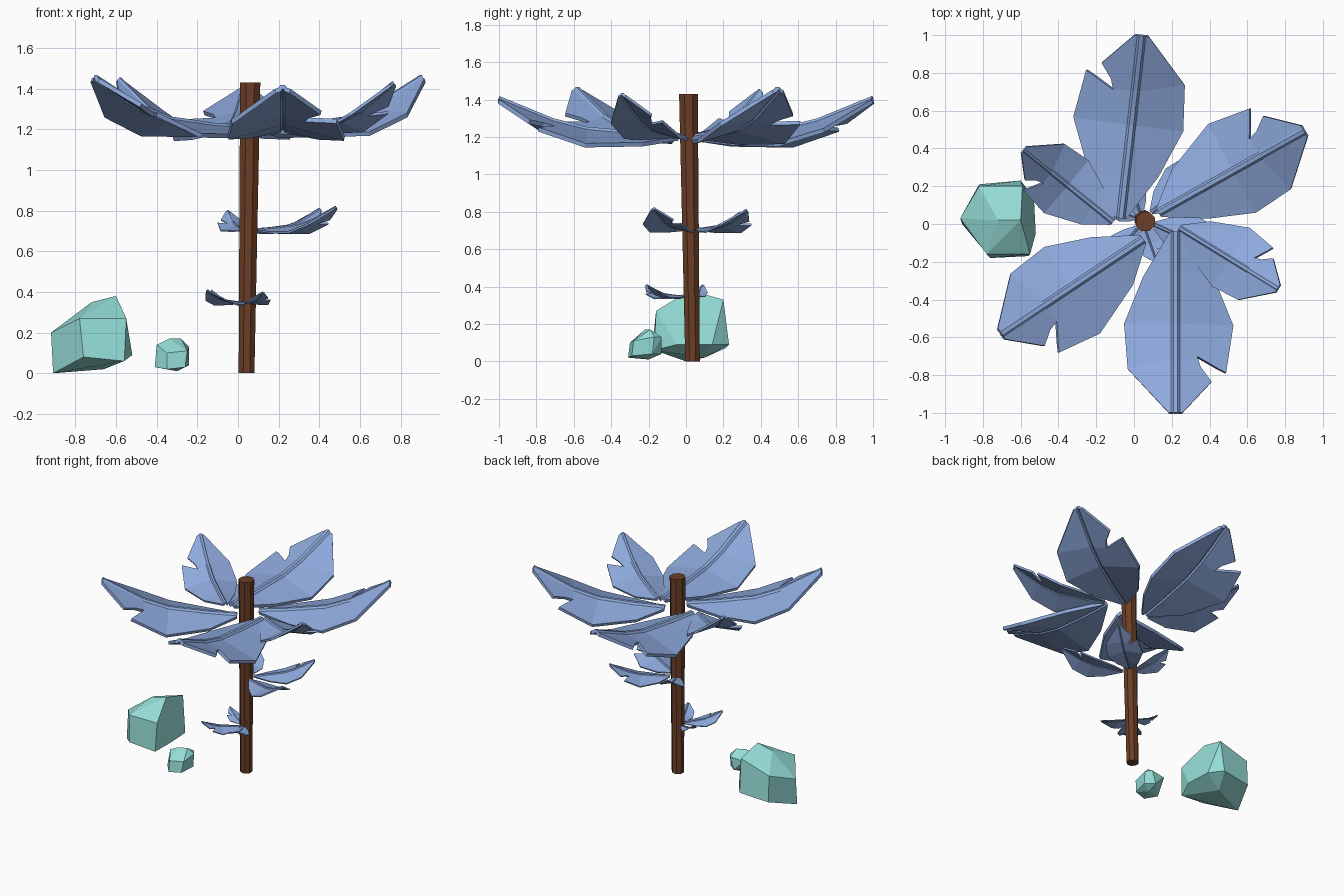
import bpy, bmesh, math
from mathutils import Vector

cube = bpy.data.objects.get("Cube")
if cube:
    bpy.data.objects.remove(cube, do_unlink=True)


def make_material(name, color):
    mat = bpy.data.materials.new(name)
    mat.use_nodes = True
    mat.diffuse_color = (*color, 1)
    mat.node_tree.nodes["Principled BSDF"].inputs["Base Color"].default_value = (*color, 1)
    return mat


LEAF = make_material("leaf_blue", (0.27, 0.40, 0.72))
BARK = make_material("bark_brown", (0.15, 0.05, 0.02))
STONE = make_material("stone_teal", (0.30, 0.72, 0.68))


def add_object(name, bm, mat):
    mesh = bpy.data.meshes.new(name)
    bm.to_mesh(mesh)
    bm.free()
    mesh.materials.append(mat)
    obj = bpy.data.objects.new(name, mesh)
    bpy.context.collection.objects.link(obj)
    return obj


# Leaf pattern: rib stations (along, height) and the outline of each half
RIB = [(0, 0), (0.23, 0.012), (0.51, 0.036), (0.70, 0.082), (1, 0.2)]
NOTCHED = [[(0, 0.03)], [(0.20, 0.19)], [(0.52, 0.32)],
           [(0.78, 0.28), (0.76, 0.24), (0.69, 0.12)],
           [(0.75, 0.14), (0.83, 0.20), (1, 0.04)]]
PLAIN = [[(0, 0.03)], [(0.25, 0.18)], [(0.51, 0.285)], [(0.76, 0.265)], [(1, 0.04)]]
RIB_TOP, RIB_FOOT, RIB_LIFT = 0.012, 0.024, 0.012
DROOP = 0.27


def rib_height(u):
    for (u0, z0), (u1, z1) in zip(RIB, RIB[1:]):
        if u <= u1:
            return z0 + (z1 - z0) * (u - u0) / (u1 - u0)
    return RIB[-1][1]


def leaf(name, base, tip, width=1.0):
    """Thin leaf with a raised midrib, drooping halves and one notched edge."""
    base, tip = Vector(base), Vector(tip)
    span = tip - base
    rise = span.z / RIB[-1][1]
    along = Vector((span.x, span.y, 0))
    size = along.length
    across = Vector((-along.y, along.x, 0)) * width
    bm = bmesh.new()

    def point(u, v, lift=0):
        p = base + along * u + across * v
        p.z += rib_height(u) * rise + (lift - abs(v) * DROOP) * size
        return bm.verts.new(p)

    def strip(right, left):
        for i in range(len(RIB) - 1):
            bm.faces.new((right[i], right[i + 1], left[i + 1], left[i]))

    top = {s: [point(u, s * RIB_TOP, RIB_LIFT) for u, _ in RIB] for s in (1, -1)}
    foot = {s: [point(u, s * RIB_FOOT) for u, _ in RIB] for s in (1, -1)}
    strip(foot[-1], top[-1])
    strip(top[-1], top[1])
    strip(top[1], foot[1])
    for side, outline in ((1, NOTCHED), (-1, PLAIN)):
        edge = [[point(u, side * v) for u, v in group] for group in outline]
        for i in range(len(RIB) - 1):
            loop = [foot[side][i], foot[side][i + 1], *reversed(edge[i + 1]), edge[i][-1]]
            bm.faces.new(loop if side > 0 else loop[::-1])
    obj = add_object(name, bm, LEAF)
    shell = obj.modifiers.new("thickness", "SOLIDIFY")
    shell.thickness = 0.024 * size
    shell.offset = -1


# Crown leaves
leaf("crown_leaf_front", (0.22, -0.04, 1.21), (0.22, -0.997, 1.41))
leaf("crown_leaf_front_left", (0.24, -0.02, 1.21), (0.76, -0.34, 1.43))
leaf("crown_leaf_back_left", (0.13, 0.06, 1.21), (0.90, 0.49, 1.46))
leaf("crown_leaf_back", (-0.07, 0.03, 1.21), (0.04, 0.995, 1.41))
leaf("crown_leaf_back_right", (-0.11, 0.01, 1.21), (-0.58, 0.39, 1.45))
leaf("crown_leaf_front_right", (0.05, -0.08, 1.21), (-0.70, -0.58, 1.46))

# Middle sprout
leaf("middle_leaf_back_left", (0.09, 0.06, 0.71), (0.40, 0.32, 0.81))
leaf("middle_leaf_front_left", (0.10, 0.0, 0.71), (0.48, -0.17, 0.82))
leaf("middle_leaf_back", (0.04, 0.04, 0.71), (-0.05, 0.29, 0.80))

# Lower sprout
leaf("lower_leaf_front_right", (0.03, -0.01, 0.35), (-0.15, -0.21, 0.41))
leaf("lower_leaf_back_right", (0.02, 0.03, 0.35), (-0.13, 0.09, 0.41))
leaf("lower_leaf_front_left", (0.05, 0.0, 0.35), (0.12, -0.20, 0.40))

# Trunk: slightly leaning, widening to the top
bm = bmesh.new()
SIDES = 8
rings = []
for x, y, z, r in ((0.042, 0.035, 0, 0.042), (0.06, 0.013, 1.43, 0.054)):
    rings.append([bm.verts.new((x + r * math.cos(math.tau * (k + 0.5) / SIDES),
                                y + r * math.sin(math.tau * (k + 0.5) / SIDES), z))
                  for k in range(SIDES)])
for k in range(SIDES):
    n = (k + 1) % SIDES
    bm.faces.new((rings[0][k], rings[0][n], rings[1][n], rings[1][k]))
bm.faces.new(rings[0][::-1])
bm.faces.new(rings[1])
add_object("trunk", bm, BARK)


def rock(name, points):
    """Faceted stone from the hull of its corners."""
    bm = bmesh.new()
    for p in points:
        bm.verts.new(p)
    bmesh.ops.convex_hull(bm, input=bm.verts)
    loose = [v for v in bm.verts if not v.link_faces]
    bmesh.ops.delete(bm, geom=loose, context="VERTS")
    bmesh.ops.dissolve_limit(bm, angle_limit=math.radians(12), verts=bm.verts, edges=bm.edges)
    bmesh.ops.recalc_face_normals(bm, faces=bm.faces)
    add_object(name, bm, STONE)


# Stones
rock("large_rock", [
    (-.91, 0, 0), (-.92, .03, .2), (-.78, -.16, .27), (-.55, -.16, .27),
    (-.76, -.18, .08), (-.56, -.17, .06), (-.6, .02, .38), (-.72, .02, .35),
    (-.82, .2, .26), (-.59, .2, .33), (-.6, .23, .09), (-.82, .21, .07),
    (-.52, -.05, .09), (-.53, .14, .09), (-.66, .1, .02)])
rock("small_rock", [
    (-.41, -.24, .03), (-.4, -.22, .14), (-.35, -.3, .1), (-.25, -.28, .11),
    (-.35, -.31, .02), (-.26, -.29, .03), (-.34, -.22, .17), (-.28, -.19, .17),
    (-.24, -.17, .13), (-.38, -.14, .12), (-.27, -.13, .13), (-.3, -.13, .04),
    (-.24, -.18, .04), (-.3, -.2, .01)])
